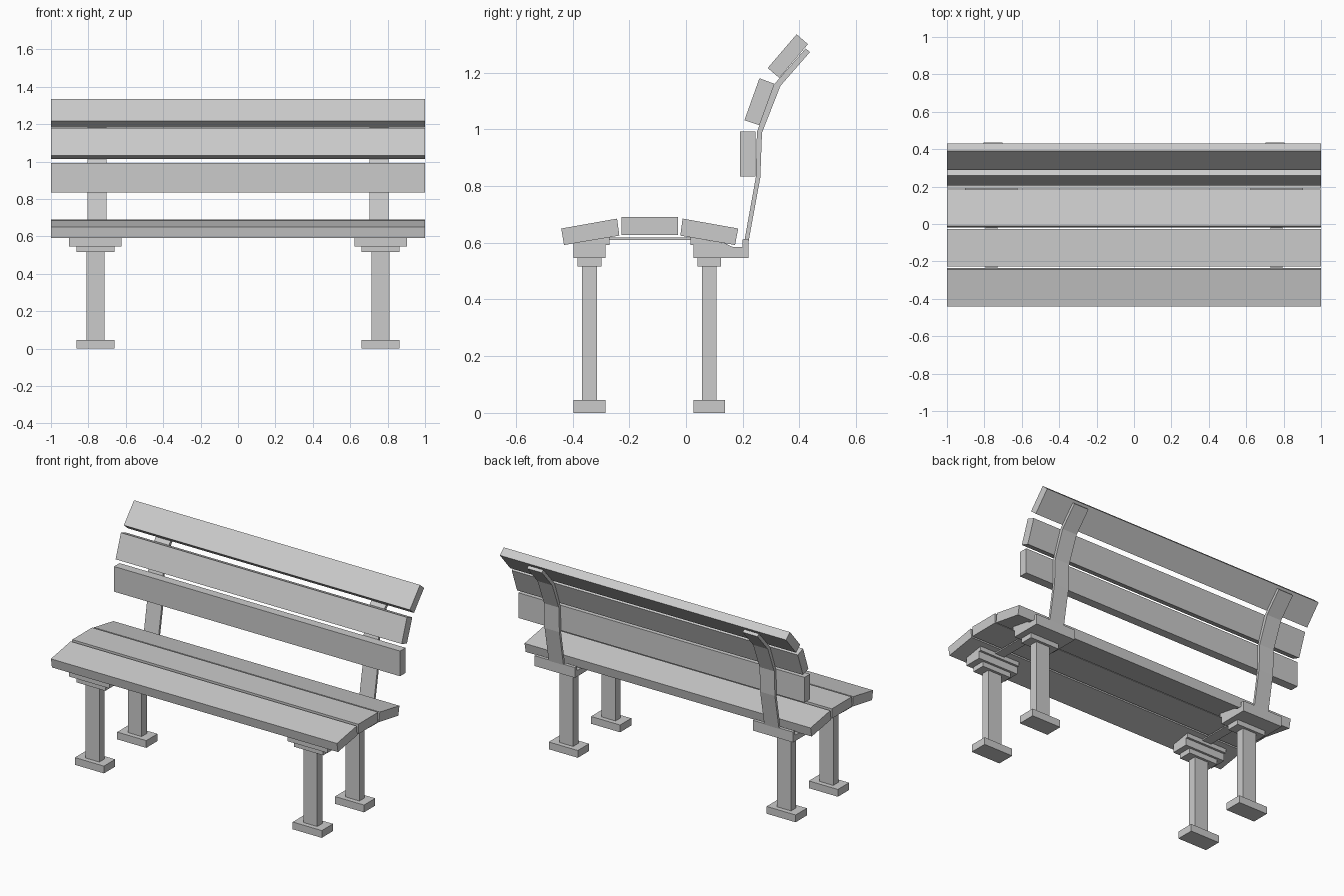
import bpy, bmesh

if "Cube" in bpy.data.objects:
    bpy.data.objects.remove(bpy.data.objects["Cube"])


def extrude(name, profile, x0, x1):
    """Extrude a (y, z) profile along x."""
    bm = bmesh.new()
    face = bm.faces.new([bm.verts.new((x0, y, z)) for y, z in profile])
    out = bmesh.ops.extrude_face_region(bm, geom=[face])
    moved = [v for v in out["geom"] if isinstance(v, bmesh.types.BMVert)]
    bmesh.ops.translate(bm, verts=moved, vec=(x1 - x0, 0, 0))
    bmesh.ops.recalc_face_normals(bm, faces=bm.faces)
    mesh = bpy.data.meshes.new(name)
    bm.to_mesh(mesh)
    bm.free()
    obj = bpy.data.objects.new(name, mesh)
    bpy.context.collection.objects.link(obj)
    return obj


def pair(name, profile, x0, x1):
    """Part on the left end, mirrored to the right end."""
    obj = extrude(name, profile, x0, x1)
    obj.modifiers.new("mirror", 'MIRROR').use_axis[0] = True
    return obj


def rect(y0, y1, z0, z1):
    return [(y0, z0), (y1, z0), (y1, z1), (y0, z1)]


# Full-length seat and backrest slats
slats = {
    "seat_slat_front": [(-.44, .65), (-.243, .685), (-.235, .625), (-.43, .592)],
    "seat_slat_middle": rect(-.227, -.028, .628, .69),
    "seat_slat_rear": [(-.012, .685), (.184, .65), (.173, .592), (-.02, .625)],
    "back_slat_lower": rect(.19, .245, .834, .993),
    "back_slat_middle": [(.259, 1.18), (.312, 1.16), (.259, 1.014), (.206, 1.032)],
    "back_slat_upper": [(.39, 1.335), (.43, 1.3), (.329, 1.181), (.288, 1.216)],
}
for name, profile in slats.items():
    extrude(name, profile, -1, 1)

# Legs with feet and collars
for side, y in (("front", -.34), ("rear", .082)):
    pair(side + "_foot", rect(y - .056, y + .056, 0, .046), -.863, -.66)
    pair(side + "_leg", rect(y - .026, y + .026, .046, .517), -.81, -.713)
    pair(side + "_collar", rect(y - .042, y + .042, .516, .548), -.863, -.66)

# Brackets under the sloped slats, the rear one with a lip for the strap
pair("front_bracket", [(-.396, .547), (-.284, .547), (-.284, .592), (-.27, .592),
                       (-.27, .619), (-.396, .598)], -.903, -.622)
pair("rear_bracket", [(.015, .592), (.027, .592), (.027, .547), (.221, .547),
                      (.221, .612), (.2, .612), (.2, .585), (.165, .585),
                      (.137, .598), (.015, .619)], -.903, -.622)

# Thin tie bar between front and rear brackets
pair("tie_bar", rect(-.275, .02, .61, .618), -.795, -.73)

# Bent flat strap carrying the backrest
front = [(.203, .59), (.246, .83), (.25, .99), (.312, 1.16), (.422, 1.285)]
rear = [(.218, .59), (.262, .83), (.268, .988), (.333, 1.153), (.437, 1.272)]
pair("back_strap", front + rear[::-1], -.805, -.702)
